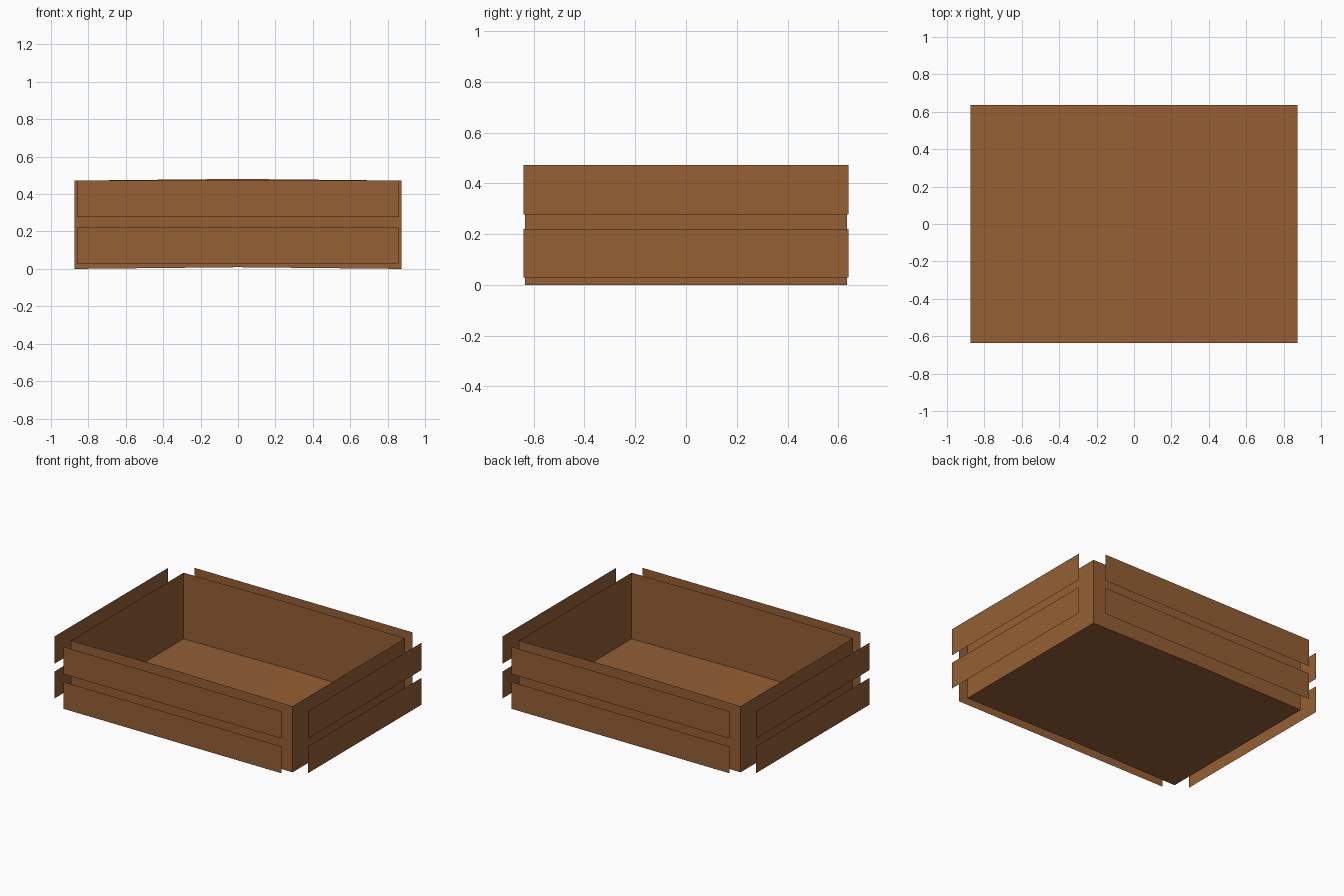
import bpy
import bmesh
from mathutils import Vector

default = bpy.data.objects.get("Cube")
if default:
    bpy.data.objects.remove(default, do_unlink=True)

# Wood colour
wood = bpy.data.materials.new("brown_wood")
wood.use_nodes = True
wood.diffuse_color = (0.30, 0.115, 0.035, 1)
wood.node_tree.nodes["Principled BSDF"].inputs["Base Color"].default_value = wood.diffuse_color

HALF_X, HALF_Y, HEIGHT = 0.875, 0.635, 0.472
BOW = 0.009  # slight rise of the crate at mid length


def make_object(name, bm):
    mesh = bpy.data.meshes.new(name)
    bm.to_mesh(mesh)
    bm.free()
    mesh.materials.append(wood)
    obj = bpy.data.objects.new(name, mesh)
    bpy.context.collection.objects.link(obj)
    return obj


def sheet(name, center, normal, width, height):
    """Upright single-sided board facing along normal."""
    center, normal = Vector(center), Vector(normal)
    across = Vector((0, 0, 1)).cross(normal) * width / 2
    up = Vector((0, 0, height / 2))
    bm = bmesh.new()
    corners = [center - across - up, center + across - up,
               center + across + up, center - across + up]
    bm.faces.new([bm.verts.new(c) for c in corners])
    return make_object(name, bm)


# Open crate body: a box without its top, gently bowed at the middle
bm = bmesh.new()
bmesh.ops.create_cube(bm, size=1)
for v in bm.verts:
    v.co = (v.co.x * 2 * HALF_X, v.co.y * 2 * HALF_Y, (v.co.z + 0.5) * HEIGHT)
bm.normal_update()
bmesh.ops.delete(bm, geom=[f for f in bm.faces if f.normal.z > 0.5], context="FACES_ONLY")
bmesh.ops.bisect_plane(bm, geom=bm.verts[:] + bm.edges[:] + bm.faces[:],
                       plane_co=(0, 0, 0), plane_no=(1, 0, 0))
for v in bm.verts:
    if abs(v.co.x) < 0.001:
        v.co.z += BOW
make_object("crate_body", bm)

# Two rows of thin slats standing off each of the four walls
for row, z, height in (("lower", 0.125, 0.192), ("upper", 0.374, 0.195)):
    for side, s in (("front", -1), ("back", 1)):
        sheet(f"{side}_{row}_slat", (0, s * 0.738, z), (0, s, 0), 1.72, height)
    for side, s in (("right", -1), ("left", 1)):
        sheet(f"{side}_{row}_slat", (s, 0, z), (s, 0, 0), 1.28, height)
